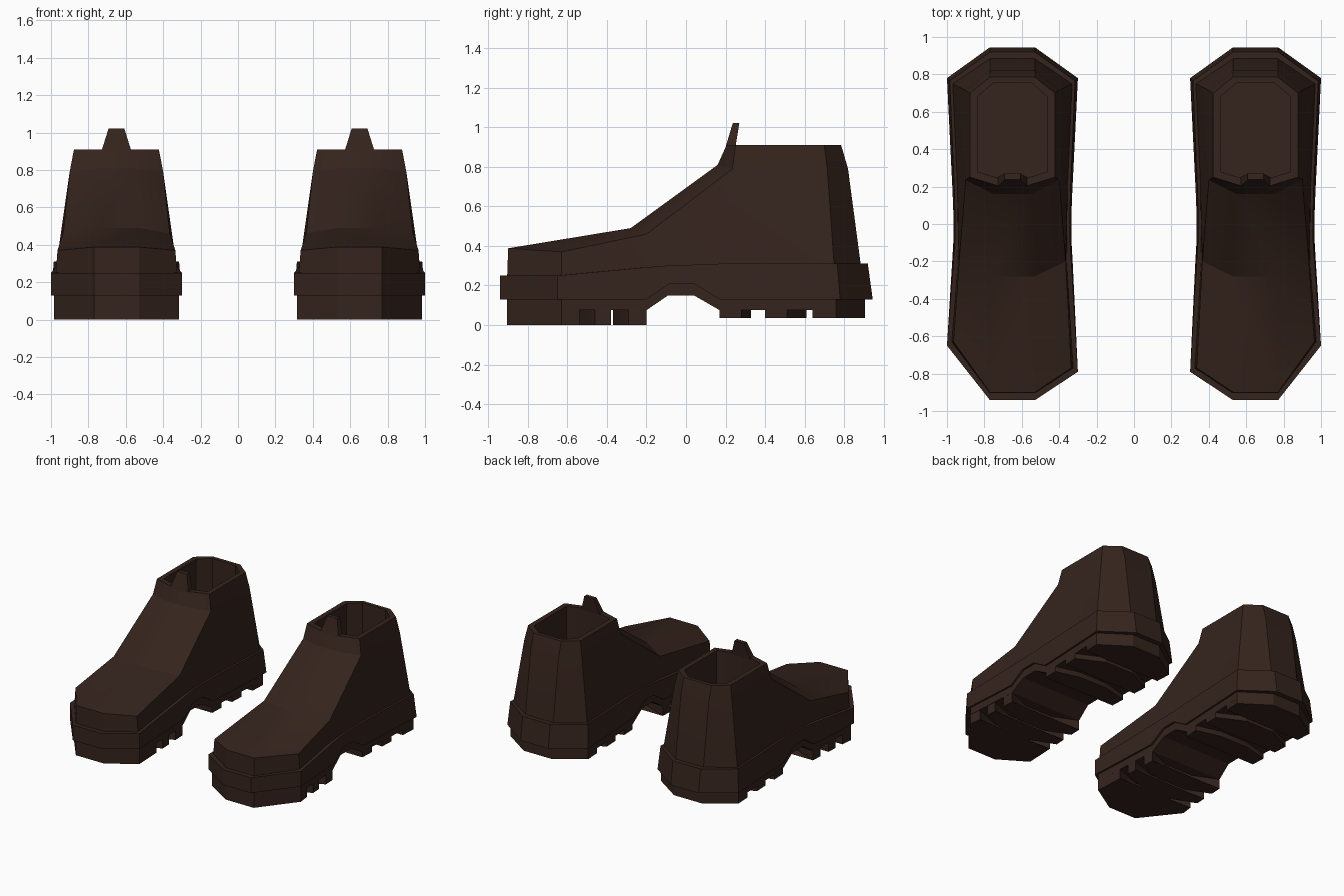
import bpy, bmesh, math

if "Cube" in bpy.data.objects:
    bpy.data.objects.remove(bpy.data.objects["Cube"])

CX = 0.65  # centre of the right boot
leather = bpy.data.materials.new("dark_brown")
leather.diffuse_color = (0.035, 0.017, 0.012, 1)
leather.use_nodes = True
leather.node_tree.nodes["Principled BSDF"].inputs["Base Color"].default_value = leather.diffuse_color


def place(p, s):
    """Half-boot point to either side; the toe corner sits further forward on the inside."""
    x, y, z = p
    if x > 0.25 and y < -0.6:
        y += 0.07 * s
    return (CX + s * x, y, z)


def finish(name, polys):
    """Join polygons into one part and mirror it to make the pair."""
    bm = bmesh.new()
    for poly in polys:
        bm.faces.new([bm.verts.new(c) for c in poly])
    bmesh.ops.remove_doubles(bm, verts=bm.verts, dist=1e-5)
    bmesh.ops.recalc_face_normals(bm, faces=bm.faces)
    mesh = bpy.data.meshes.new(name)
    bm.to_mesh(mesh)
    bm.free()
    mesh.materials.append(leather)
    ob = bpy.data.objects.new(name, mesh)
    bpy.context.collection.objects.link(ob)
    bpy.ops.object.select_all(action='DESELECT')
    ob.select_set(True)
    bpy.context.view_layer.objects.active = ob
    bpy.ops.object.shade_smooth_by_angle(angle=math.radians(25))
    mod = ob.modifiers.new("pair", 'MIRROR')
    mod.use_mirror_merge = False


def span(a, b):
    """Quad across the boot between two half points."""
    return [place(a, 1), place(b, 1), place(b, -1), place(a, -1)]


def slab(lower, upper):
    """Closed solid from matching lower and upper half outlines (rear to toe)."""
    polys = [span(lower[0], upper[0]), span(lower[-1], upper[-1])]
    for i in range(len(lower) - 1):
        polys += [span(lower[i], lower[i + 1]), span(upper[i], upper[i + 1])]
        for s in (1, -1):
            polys.append([place(p, s) for p in
                          (lower[i], lower[i + 1], upper[i + 1], upper[i])])
    return polys


# Upper: half points, letter = station from heel to toe, b base, m middle, t top,
# e vamp edge, v vamp crest, i inner rim, f inside floor
P = {
    'Ab': (.12, .885, .30), 'Am': (.12, .82, .79), 'At': (.12, .785, .91),
    'Bb': (.32, .75, .30), 'Bm': (.25, .715, .79), 'Bt': (.227, .70, .91),
    'Cb': (.295, .2, .30), 'Cm': (.25, .235, .79), 'Ct': (.227, .25, .91),
    'Db': (.29, -.2, .29), 'De': (.285, -.2, .46), 'Dv': (.12, -.28, .49),
    'Eb': (.325, -.70, .245), 'Ee': (.315, -.70, .37),
    'Fb': (.12, -.905, .245), 'Fe': (.12, -.90, .388),
    'Cv': (.10, .16, .81), 'Tv': (.08, .205, .91),
    'Ai': (.10, .755, .91), 'Bi': (.188, .68, .91),
    'Ci': (.188, .28, .91), 'Ti': (.075, .245, .91),
}
for k in 'ABCT':
    x, y, z = P[k + 'i']
    P[k + 'f'] = (x, y, .32)
sides = """Ab Bb Bm Am,Am Bm Bt At,Bb Cb Cm Bm,Bm Cm Ct Bt,Cb Db De Cm,Db Eb Ee De,
Eb Fb Fe Ee,Ee Fe Dv De,De Dv Cv Cm,Cm Cv Tv Ct,At Bt Bi Ai,Bt Ct Ci Bi,Ct Tv Ti Ci,
Ai Bi Bf Af,Bi Ci Cf Bf,Ci Ti Tf Cf"""
spans = """Ab Am,Am At,Fb Fe,Fe Dv,Dv Cv,Cv Tv,At Ai,Tv Ti,Ai Af,Ti Tf,Af Bf,Bf Cf,Cf Tf,
Ab Bb,Bb Cb,Cb Db,Db Eb,Eb Fb"""
polys = [[place(P[k], s) for k in f.split()] for f in sides.split(',') for s in (1, -1)]
polys += [span(*(P[k] for k in f.split())) for f in spans.split(',')]
finish("boot_upper", polys)

# Tongue tab above the collar
finish("tongue_tab", slab([(.08, .25, .90), (.08, .20, .90)],
                          [(.042, .27, 1.022), (.042, .237, 1.022)]))

# Midsole band with raised arch
finish("midsole", slab(
    [(.12, .945, .13), (.35, .78, .13), (.32, .17, .13), (.315, .04, .21),
     (.315, -.08, .21), (.322, -.2, .13), (.35, -.72, .13), (.12, -.942, .13)],
    [(.12, .92, .31), (.335, .765, .31), (.31, .17, .31), (.307, .04, .305),
     (.307, -.08, .302), (.315, -.2, .292), (.35, -.72, .25), (.12, -.942, .25)]))

# Outsole plate under the midsole
plate = [(.12, .905, .075), (.335, .76, .075), (.307, .17, .075), (.30, .04, .15),
         (.30, -.09, .15), (.309, -.2, .075), (.335, -.70, .075), (.12, -.905, .075)]
finish("outsole_plate", slab(plate, [(x, y, z + .065) for x, y, z in plate]))


# Tread lugs: bowed bars plus heel and toe blocks
def edge(y):
    return .30 + .045 * abs(y)


def lug(name, outline, z):
    finish(name, slab([(x, y, z) for x, y in outline], [(x, y, .085) for x, y in outline]))


def bar(name, front, rear, bow, z):
    lug(name, [(.12, rear + bow), (edge(rear), rear),
               (edge(front), front), (.12, front + bow)], z)


lug("toe_lug", [(.12, -.62), (edge(.54), -.54), (.335, -.70), (.12, -.905)], 0)
bar("forefoot_lug_1", -.46, -.38, -.08, 0)
bar("forefoot_lug_2", -.29, -.20, -.08, 0)
bar("heel_lug_1", .17, .28, .05, .035)
bar("heel_lug_2", .40, .51, .10, .035)
lug("heel_lug_3", [(.12, .905), (.335, .76), (edge(.64), .64), (.12, .72)], .035)
